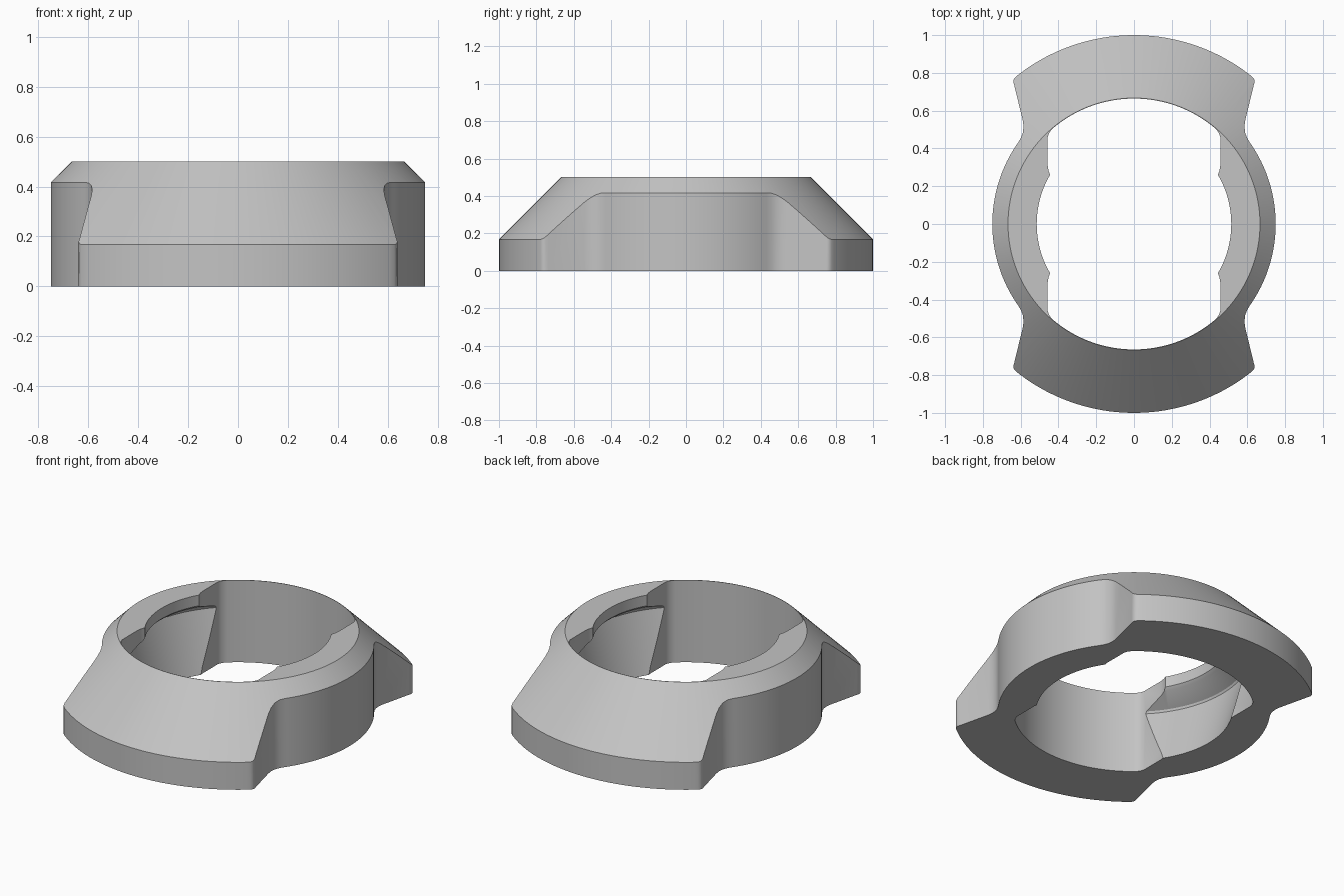
import bpy, bmesh, math

cube = bpy.data.objects.get("Cube")
if cube:
    bpy.data.objects.remove(cube, do_unlink=True)

grey = bpy.data.materials.new("plain grey")
grey.use_nodes = True
COLOUR = (0.55, 0.55, 0.55, 1)
grey.diffuse_color = COLOUR
grey.node_tree.nodes["Principled BSDF"].inputs["Base Color"].default_value = COLOUR


def loft(name, rings):
    """Closed solid through a stack of rings with equal point counts."""
    bm = bmesh.new()
    loops = [[bm.verts.new(p) for p in ring] for ring in rings]
    count = len(loops[0])
    for low, high in zip(loops, loops[1:]):
        for i in range(count):
            j = (i + 1) % count
            bm.faces.new((low[i], low[j], high[j], high[i]))
    bm.faces.new(loops[0][::-1])
    bm.faces.new(loops[-1])
    bmesh.ops.recalc_face_normals(bm, faces=bm.faces)
    mesh = bpy.data.meshes.new(name)
    bm.to_mesh(mesh)
    bm.free()
    mesh.materials.append(grey)
    obj = bpy.data.objects.new(name, mesh)
    bpy.context.collection.objects.link(obj)
    return obj


def prism(name, outline, z0, z1):
    return loft(name, [[(x, y, z) for x, y in outline] for z in (z0, z1)])


def revolve(name, profile, steps=144):
    turns = [2 * math.pi * i / steps for i in range(steps)]
    return loft(name, [[(r * math.cos(a), r * math.sin(a), z) for a in turns]
                       for r, z in profile])


def arc(radius, start, end, steps):
    return [(radius * math.cos(start + (end - start) * i / steps),
             radius * math.sin(start + (end - start) * i / steps))
            for i in range(steps + 1)]


def mirror_quarter(points):
    """Quarter outline running from the +x axis to the +y axis, mirrored twice."""
    half = points + [(-x, y) for x, y in points[-2::-1]]
    return half + [(x, -y) for x, y in half[-2:0:-1]]


def boolean(target, cutter, operation):
    cutter.hide_render = True
    mod = target.modifiers.new("cut", "BOOLEAN")
    mod.operation = operation
    mod.solver = "EXACT"
    mod.object = cutter
    bpy.context.view_layer.objects.active = target
    bpy.ops.object.modifier_apply(modifier=mod.name)
    bpy.data.objects.remove(cutter, do_unlink=True)


# Outer body: bevelled disc trimmed to a round waist with two wide lobes
body = revolve("collar_body", [(1, 0), (1, 0.167), (0.667, 0.5)])
waist = arc(0.75, 0, math.atan2(0.43, 0.614), 24)
shoulder = [(0.598, 0.457), (0.588, 0.485), (0.585, 0.515), (0.588, 0.545),
            (0.634, 0.735), (0.639, 0.752), (0.636, 0.767), (0.625, 0.781)]
lobe = arc(1.1, math.atan2(0.781, 0.625), math.pi / 2, 20)
boolean(body, prism("lobe_trim", mirror_quarter(waist + shoulder + lobe), -0.1, 0.7), "INTERSECT")

# Through hole: round bore narrowed by a flange on each side
lip = [(0.44, 0), (0.444, 0.26), (0.452, 0.28), (0.457, 0.31), (0.457, 0.46), (0.45, 0.48)]
bore = arc(0.664, math.atan2(0.5, 0.437), math.pi / 2, 32)
boolean(body, prism("bore_cutter", mirror_quarter(lip + bore), -0.2, 0.8), "DIFFERENCE")

# Groove inside the flanges: conical seat under a short round lip
groove = [(0.54, -0.15), (0.54, 0), (0.634, 0.335), (0.638, 0.35), (0.632, 0.362),
          (0.53, 0.42), (0.515, 0.435), (0.515, 0.75)]
boolean(body, revolve("groove_cutter", groove), "DIFFERENCE")

bpy.ops.object.select_all(action="DESELECT")
body.select_set(True)
bpy.context.view_layer.objects.active = body
bpy.ops.object.shade_smooth_by_angle(angle=math.radians(28))
